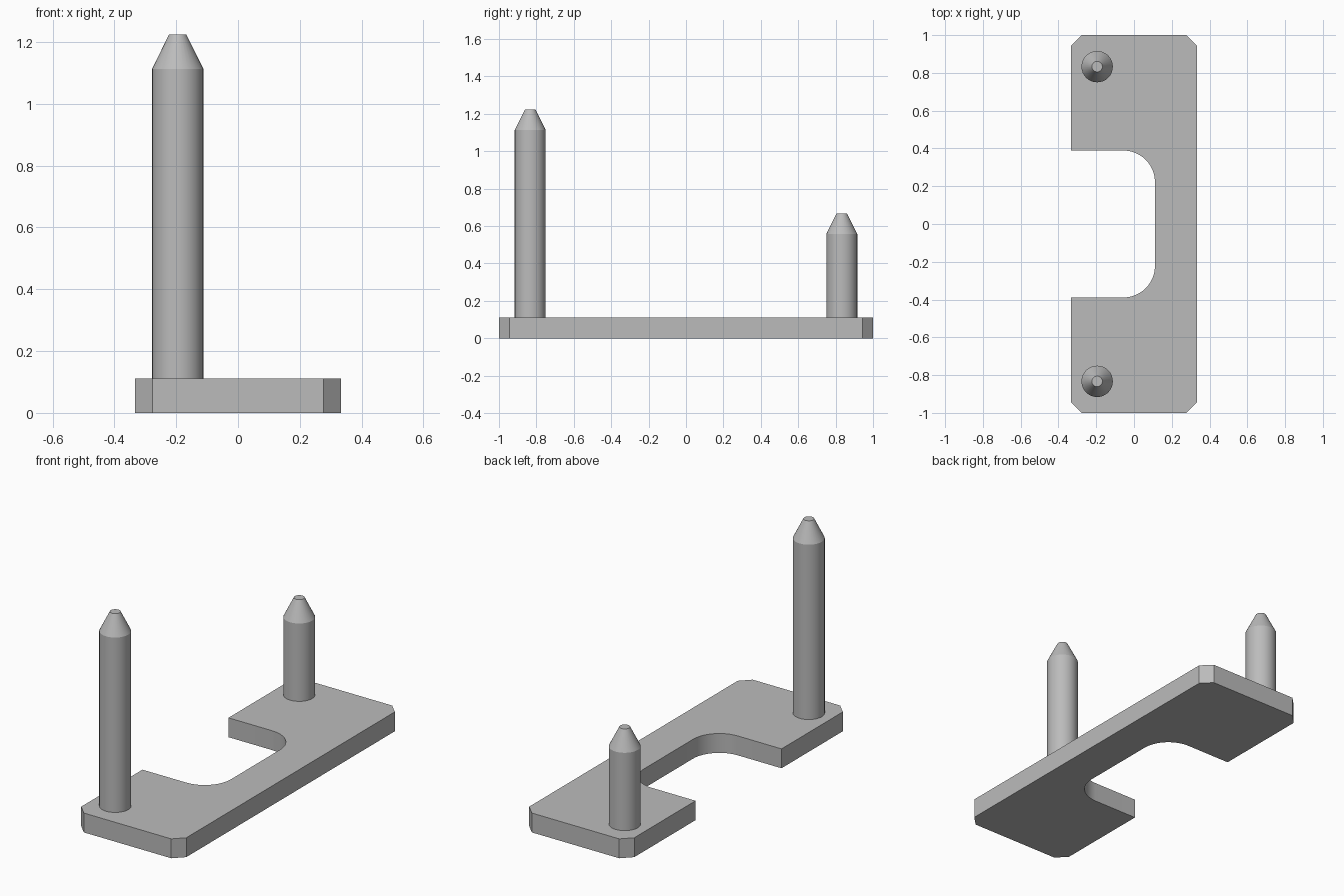
import bpy, bmesh, math

cube = bpy.data.objects.get("Cube")
if cube:
    bpy.data.objects.remove(cube, do_unlink=True)

# Single grey material
grey = bpy.data.materials.new("plain_grey")
grey.use_nodes = True
COLOUR = (0.5, 0.5, 0.5, 1)
grey.diffuse_color = COLOUR
grey.node_tree.nodes["Principled BSDF"].inputs["Base Color"].default_value = COLOUR

THICK = 0.111


def finish(name, bm):
    bmesh.ops.recalc_face_normals(bm, faces=bm.faces)
    mesh = bpy.data.meshes.new(name)
    bm.to_mesh(mesh)
    bm.free()
    mesh.materials.append(grey)
    obj = bpy.data.objects.new(name, mesh)
    bpy.context.collection.objects.link(obj)
    bpy.ops.object.select_all(action='DESELECT')
    obj.select_set(True)
    bpy.context.view_layer.objects.active = obj
    bpy.ops.object.shade_smooth_by_angle(angle=math.radians(25))
    return obj


# Base plate: half outline with a rounded notch, mirrored front to back
def base_plate():
    w, chamfer, notch_x, notch_y, r = 0.333, 0.056, 0.111, 0.389, 0.167
    half = [(w, 1 - chamfer), (w - chamfer, 1), (chamfer - w, 1),
            (-w, 1 - chamfer), (-w, notch_y)]
    steps = 12
    for i in range(steps + 1):
        a = math.pi / 2 * (1 - i / steps)
        half.append((notch_x - r + r * math.cos(a), notch_y - r + r * math.sin(a)))
    outline = half + [(x, -y) for x, y in reversed(half)]
    bm = bmesh.new()
    face = bm.faces.new([bm.verts.new((x, y, 0)) for x, y in outline])
    top = bmesh.ops.extrude_face_region(bm, geom=[face])["geom"]
    bmesh.ops.translate(bm, vec=(0, 0, THICK),
                        verts=[v for v in top if isinstance(v, bmesh.types.BMVert)])
    return finish("base_plate", bm)


# Pin: straight shaft with a tapered, flat-ended tip
def pin(name, y, shoulder):
    x, sides = -0.195, 32
    profile = [(0.083, THICK), (0.083, shoulder), (0.028, shoulder + 0.111)]
    bm = bmesh.new()
    rings = [[bm.verts.new((x + r * math.cos(math.tau * i / sides),
                            y + r * math.sin(math.tau * i / sides), z))
              for i in range(sides)] for r, z in profile]
    for low, high in zip(rings, rings[1:]):
        for i in range(sides):
            j = (i + 1) % sides
            bm.faces.new((low[i], low[j], high[j], high[i]))
    bm.faces.new(rings[0])
    bm.faces.new(rings[-1])
    return finish(name, bm)


base_plate()
pin("front_tall_pin", -0.833, 1.113)
pin("back_short_pin", 0.833, 0.557)
